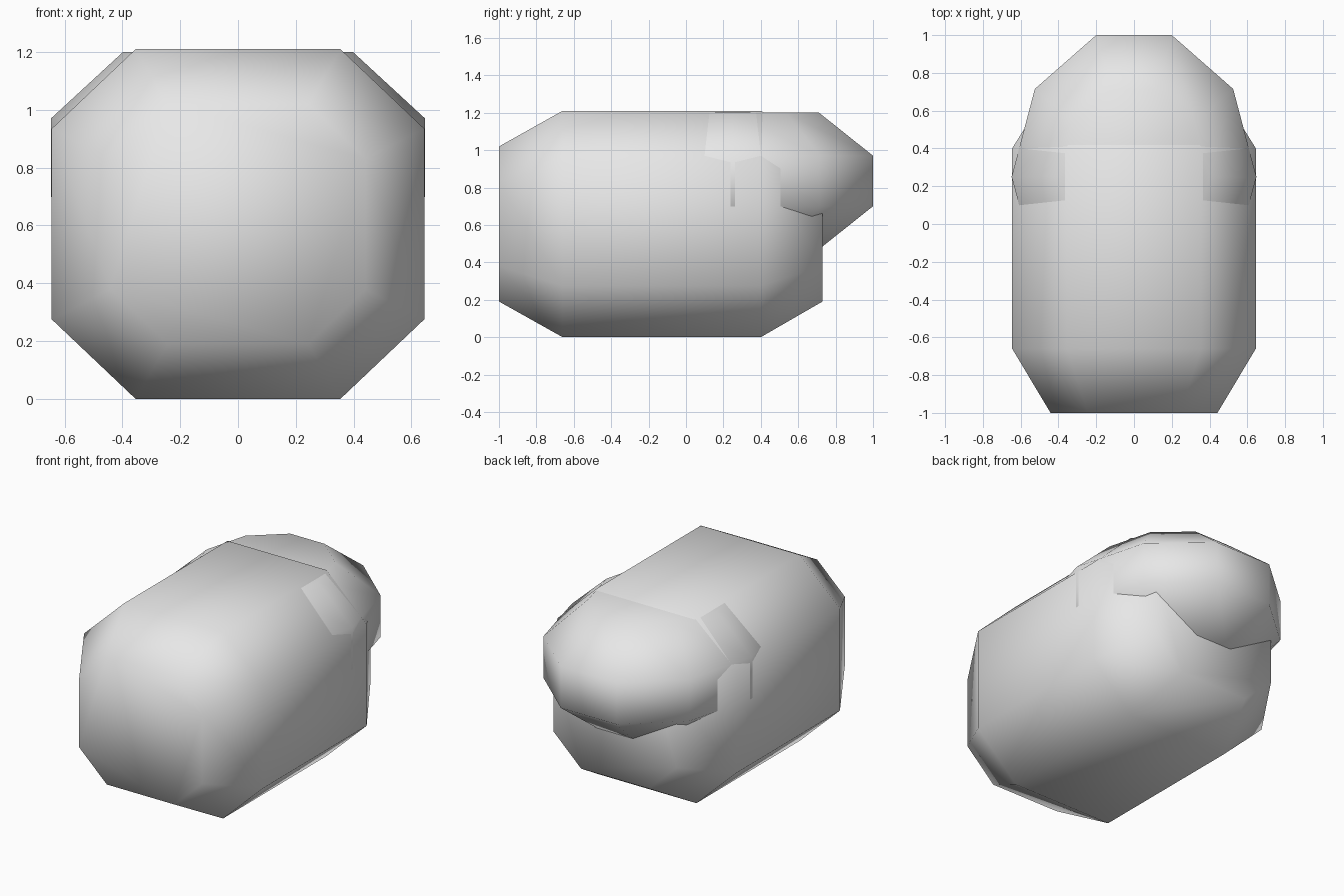
import bpy
import bmesh

if "Cube" in bpy.data.objects:
    bpy.data.objects.remove(bpy.data.objects["Cube"], do_unlink=True)

grey = bpy.data.materials.new("plain grey")
grey.use_nodes = True
grey.diffuse_color = (0.8, 0.8, 0.8, 1)
grey.node_tree.nodes["Principled BSDF"].inputs["Base Color"].default_value = grey.diffuse_color


def mirrored(half):
    """Close a half outline (first axis positive) into a symmetric loop."""
    return half + [(-u, v) for u, v in reversed(half)]


def loft(name, outline, stations, place):
    """Join scaled copies of an outline along an axis, with capped ends."""
    bm = bmesh.new()
    rings = [[bm.verts.new(place(u * s, v * s, d)) for u, v in outline]
             for d, s in stations]
    n = len(outline)
    for a, b in zip(rings, rings[1:]):
        for i in range(n):
            j = (i + 1) % n
            bm.faces.new((a[i], a[j], b[j], b[i]))
    bm.faces.new(rings[0])
    bm.faces.new(rings[-1])
    bmesh.ops.recalc_face_normals(bm, faces=bm.faces)
    for f in bm.faces:
        f.smooth = True
    mesh = bpy.data.meshes.new(name)
    bm.to_mesh(mesh)
    bm.free()
    mesh.materials.append(grey)
    obj = bpy.data.objects.new(name, mesh)
    bpy.context.collection.objects.link(obj)
    return obj


# Body: octagonal barrel along y with tapered ends
body_outline = mirrored([(0.355, 0.605), (0.645, 0.33), (0.645, -0.33), (0.355, -0.605)])
loft("body", body_outline,
     [(-1.0, 0.685), (-0.66, 1), (0.4, 1), (0.73, 0.685)],
     lambda u, v, d: (u, d, v + 0.605))

# Head: ten-sided rounded block, stacked along z and sunk into the back of the body
head_outline = mirrored([(0.2, 0.75), (0.525, 0.465), (0.648, 0), (0.525, -0.465), (0.2, -0.75)])
loft("head", head_outline,
     [(0.47, 0.615), (0.70, 1), (0.97, 1), (1.2, 0.615)],
     lambda u, v, d: (u, v + 0.25, d))
